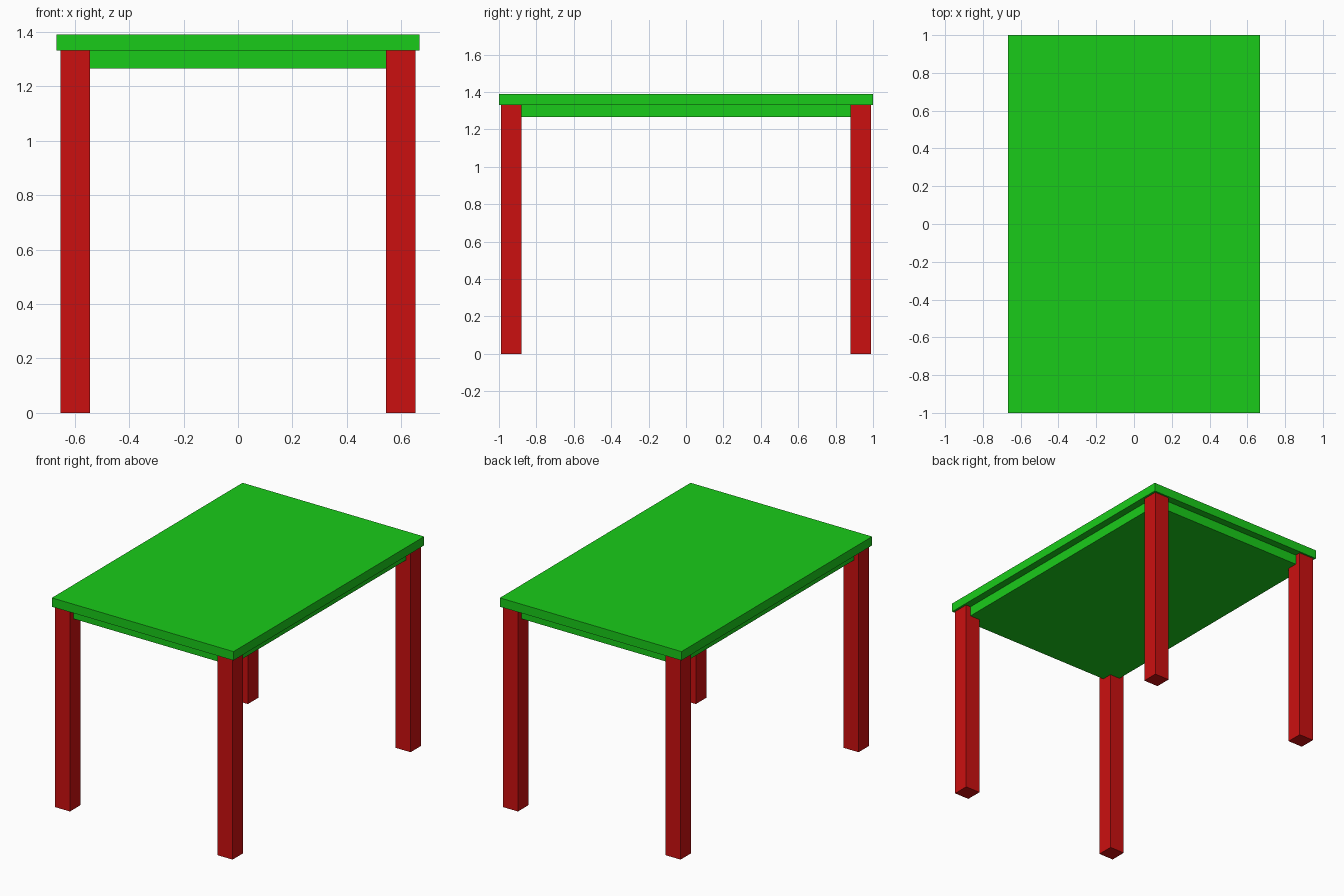
import bpy

if "Cube" in bpy.data.objects:
    bpy.data.objects.remove(bpy.data.objects["Cube"])


def material(name, color):
    mat = bpy.data.materials.new(name)
    mat.diffuse_color = color
    mat.use_nodes = True
    mat.node_tree.nodes["Principled BSDF"].inputs["Base Color"].default_value = mat.diffuse_color
    return mat


green = material("green_paint", (0.01, 0.6, 0.01, 1))
red = material("red_paint", (0.6, 0.005, 0.005, 1))


def box(name, x, y, z, mat):
    """Box from (min, max) ranges along each axis."""
    ranges = (x, y, z)
    bpy.ops.mesh.primitive_cube_add(size=1, location=[(a + b) / 2 for a, b in ranges])
    obj = bpy.context.object
    obj.name = name
    obj.scale = [b - a for a, b in ranges]
    bpy.ops.object.transform_apply(location=False, rotation=False, scale=True)
    obj.data.materials.append(mat)
    return obj


TOP_Z, UNDER_Z, APRON_Z = 1.39, 1.331, 1.265

# Overhanging table top
box("table_top", (-0.667, 0.667), (-1, 1), (UNDER_Z, TOP_Z), green)

# Solid apron block, set back from the outer leg faces
box("apron", (-0.617, 0.617), (-0.95, 0.95), (APRON_Z, UNDER_Z), green)

# Four square corner legs
for side, sx in (("left", -1), ("right", 1)):
    for end, sy in (("front", -1), ("back", 1)):
        box(f"{end}_{side}_leg",
            sorted((sx * 0.543, sx * 0.652)),
            sorted((sy * 0.879, sy * 0.988)),
            (0, UNDER_Z), red)
